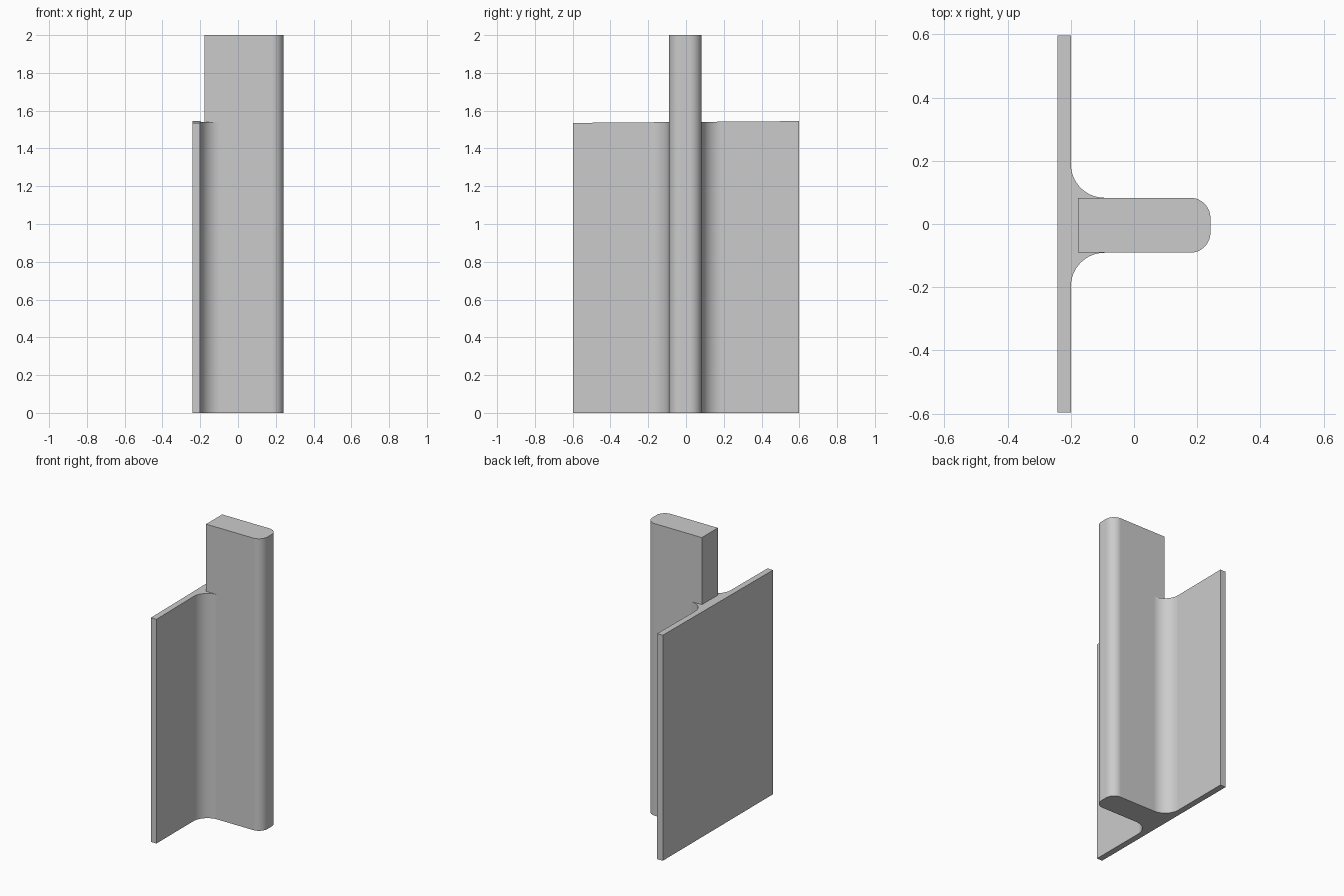
import bpy, bmesh
from math import sin, cos, pi, radians

cube = bpy.data.objects.get("Cube")
if cube:
    bpy.data.objects.remove(cube, do_unlink=True)

grey = bpy.data.materials.new("plain grey")
grey.use_nodes = True
colour = (0.6, 0.6, 0.6, 1)
grey.diffuse_color = colour
grey.node_tree.nodes["Principled BSDF"].inputs["Base Color"].default_value = colour

# Shared dimensions
BACK, FACE, RIB_BACK, NOSE = -0.242, -0.2, -0.178, 0.242
RIB_LOW, RIB_HIGH = -0.091, 0.083
HALF_WIDTH = 0.597
FILLET, ROUND = 0.107, 0.064


def arc(cx, cy, r, start, end, steps=16):
    """Points on an arc in the ground plane, angles in degrees."""
    angles = [radians(start + (end - start) * i / steps) for i in range(steps + 1)]
    return [(cx + r * cos(a), cy + r * sin(a)) for a in angles]


def prism(name, outline, height):
    """Extrude a ground outline up to a height that may vary with y."""
    bm = bmesh.new()
    base = bm.faces.new([bm.verts.new((x, y, 0)) for x, y in outline])
    top = bmesh.ops.extrude_face_region(bm, geom=[base], use_keep_orig=True)
    for v in top["geom"]:
        if isinstance(v, bmesh.types.BMVert):
            v.co.z = height(v.co.y)
    bmesh.ops.recalc_face_normals(bm, faces=bm.faces[:])
    mesh = bpy.data.meshes.new(name)
    bm.to_mesh(mesh)
    bm.free()
    mesh.materials.append(grey)
    ob = bpy.data.objects.new(name, mesh)
    bpy.context.collection.objects.link(ob)
    return ob


# Flat flange with a concave fillet on each side of the rib, top slightly sloped
flange_outline = [(BACK, HALF_WIDTH), (BACK, -HALF_WIDTH), (FACE, -HALF_WIDTH)]
flange_outline += arc(FACE + FILLET, RIB_LOW - FILLET, FILLET, 180, 90)
flange_outline += arc(FACE + FILLET, RIB_HIGH + FILLET, FILLET, 270, 180)
flange_outline += [(FACE, HALF_WIDTH)]
rail = prism("flanged_rail", flange_outline, lambda y: 1.54 + 0.008 * y)

# Taller rib with a rounded nose
rib_outline = [(RIB_BACK, RIB_HIGH), (RIB_BACK, RIB_LOW)]
rib_outline += arc(NOSE - ROUND, RIB_LOW + ROUND, ROUND, -90, 0)
rib_outline += arc(NOSE - ROUND, RIB_HIGH - ROUND, ROUND, 0, 90)
rib = prism("rib", rib_outline, lambda y: 2)

# Merge rib and flange into one solid
bpy.ops.object.select_all(action="DESELECT")
rail.select_set(True)
bpy.context.view_layer.objects.active = rail
union = rail.modifiers.new("union", "BOOLEAN")
union.operation = "UNION"
union.solver = "EXACT"
union.object = rib
bpy.ops.object.modifier_apply(modifier=union.name)
bpy.data.objects.remove(rib, do_unlink=True)

# Smooth rounds, crisp corners, flat broad faces
bpy.ops.object.shade_smooth_by_angle(angle=radians(30))
weighted = rail.modifiers.new("weighted_normals", "WEIGHTED_NORMAL")
weighted.keep_sharp = True
